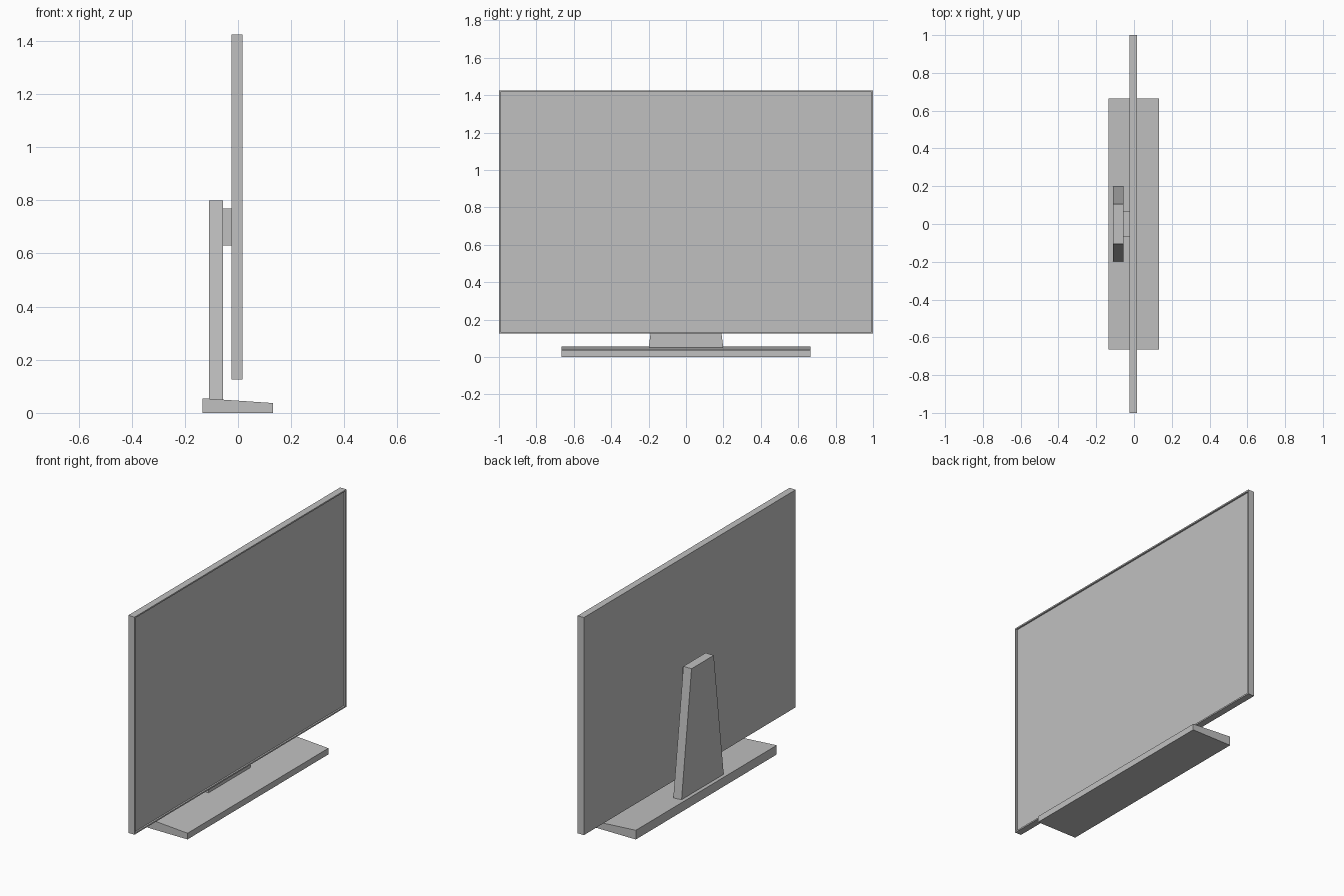
import bpy, bmesh

if "Cube" in bpy.data.objects:
    bpy.data.objects.remove(bpy.data.objects["Cube"])

grey = bpy.data.materials.new("mid grey")
grey.diffuse_color = (0.53, 0.53, 0.53, 1)
grey.use_nodes = True
grey.node_tree.nodes["Principled BSDF"].inputs["Base Color"].default_value = grey.diffuse_color


def prism(name, profile, axis, lo, hi):
    """Extrude a closed 2D profile along axis: 'x' uses (y, z), 'y' uses (x, z)."""
    def place(a, b, t):
        return (t, a, b) if axis == 'x' else (a, t, b)
    bm = bmesh.new()
    face = bm.faces.new([bm.verts.new(place(a, b, lo)) for a, b in profile])
    ext = bmesh.ops.extrude_face_region(bm, geom=[face], use_keep_orig=True)
    verts = [v for v in ext["geom"] if isinstance(v, bmesh.types.BMVert)]
    bmesh.ops.translate(bm, verts=verts, vec=place(0, 0, hi - lo))
    bmesh.ops.recalc_face_normals(bm, faces=bm.faces)
    return bm


def finish(bm, name):
    mesh = bpy.data.meshes.new(name)
    bm.to_mesh(mesh)
    bm.free()
    mesh.materials.append(grey)
    obj = bpy.data.objects.new(name, mesh)
    bpy.context.collection.objects.link(obj)
    return obj


def rect(half, z0, z1):
    return [(-half, z0), (half, z0), (half, z1), (-half, z1)]


# Display panel with a thin rim around the recessed screen
bm = prism("panel", rect(1.0, 0.125, 1.425), 'x', -0.025, 0.016)
bm.normal_update()
front = max(bm.faces, key=lambda f: f.calc_center_median().x)
bmesh.ops.inset_region(bm, faces=[front], thickness=0.012, depth=0)
ext = bmesh.ops.extrude_face_region(bm, geom=[front])
bmesh.ops.translate(bm, vec=(-0.01, 0, 0),
                    verts=[v for v in ext["geom"] if isinstance(v, bmesh.types.BMVert)])
if front.is_valid:
    bmesh.ops.delete(bm, geom=[front], context='FACES_ONLY')
bmesh.ops.recalc_face_normals(bm, faces=bm.faces)
finish(bm, "display_panel")

# Tapered upright behind the panel
finish(prism("stand", [(-0.2, 0.045), (0.2, 0.045), (0.105, 0.8), (-0.105, 0.8)],
             'x', -0.11, -0.056), "stand_upright")

# Mount block joining upright and panel
finish(prism("mount", rect(0.067, 0.63, 0.77), 'x', -0.056, -0.025), "mount_block")

# Wedge-shaped foot, taller at the back
finish(prism("foot", [(-0.134, 0), (0.132, 0), (0.132, 0.037), (-0.134, 0.055)],
             'y', -0.665, 0.665), "foot_base")
